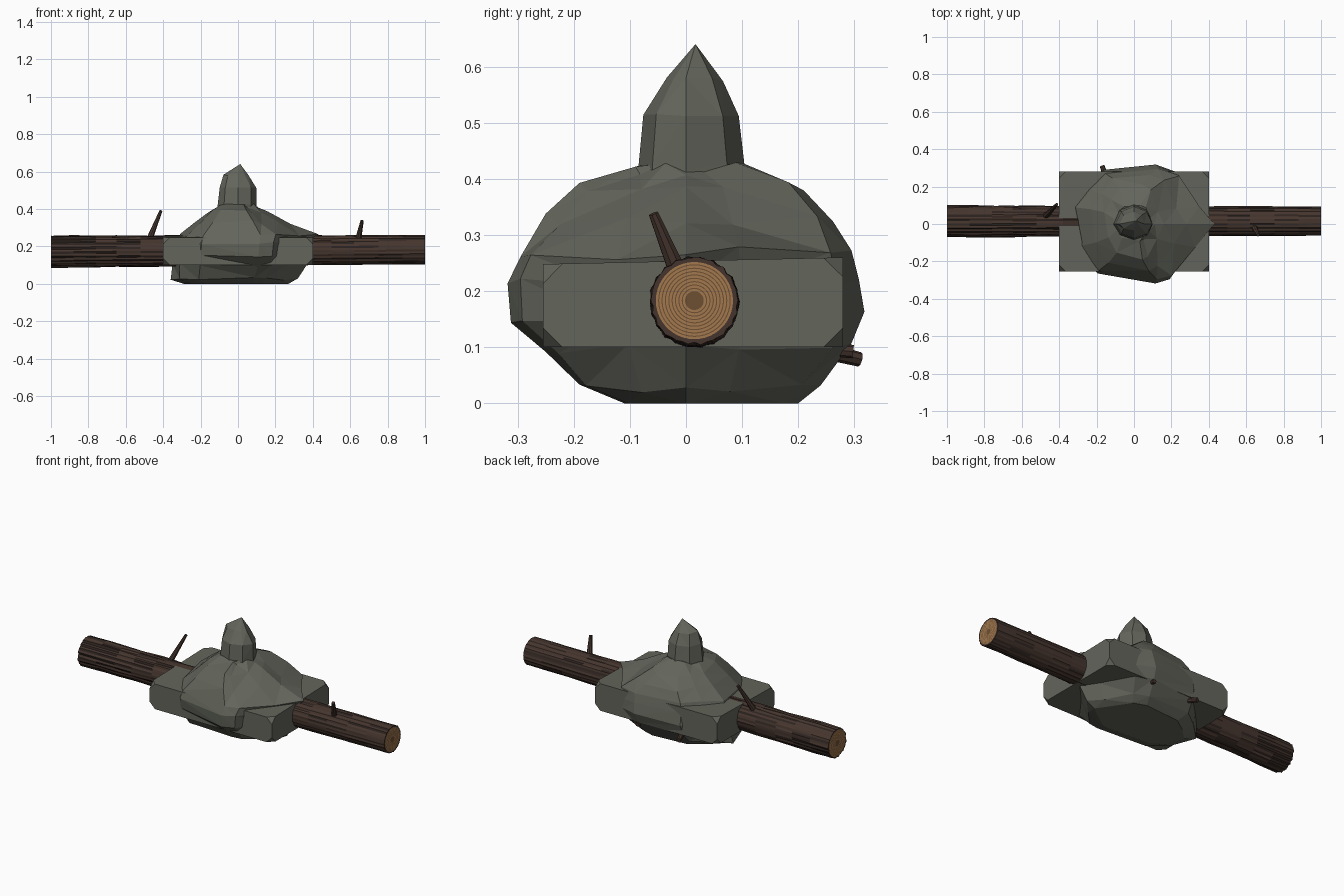
import bpy, bmesh, math, random
from mathutils import Vector

if "Cube" in bpy.data.objects:
    bpy.data.objects.remove(bpy.data.objects["Cube"])

random.seed(7)


def material(name, color):
    m = bpy.data.materials.new(name)
    m.diffuse_color = (*color, 1)
    m.use_nodes = True
    m.node_tree.nodes["Principled BSDF"].inputs["Base Color"].default_value = m.diffuse_color
    return m


ROCK = material("grey_green_stone", (0.125, 0.13, 0.105))
BARK = material("brown_bark", (0.060, 0.036, 0.027))
GROOVE = material("dark_bark_groove", (0.026, 0.017, 0.014))
WOOD = material("tan_cut_wood", (0.36, 0.19, 0.075))
GRAIN = material("brown_growth_ring", (0.15, 0.077, 0.032))


def finish(bm, name, mats):
    bmesh.ops.recalc_face_normals(bm, faces=bm.faces)
    me = bpy.data.meshes.new(name)
    bm.to_mesh(me)
    bm.free()
    for m in mats:
        me.materials.append(m)
    ob = bpy.data.objects.new(name, me)
    bpy.context.collection.objects.link(ob)
    return ob


def bridge(bm, a, b, pick=lambda i: 0):
    """Join two closed loops of vertices with quads."""
    n = len(a)
    for i in range(n):
        f = bm.faces.new((a[i], a[(i + 1) % n], b[(i + 1) % n], b[i]))
        f.material_index = pick(i)


def stone_loft(name, outline, rings, jitter, tip=None):
    """Stack scaled outlines; each ring is z, xmin, xmax, ymin, ymax."""
    bm = bmesh.new()
    loops = []
    for z, x0, x1, y0, y1 in rings:
        loop = []
        for px, py in outline:
            x = px * (x1 if px > 0 else -x0)
            y = py * (y1 if py > 0 else -y0)
            dz = random.uniform(-jitter, jitter) if z > 0.01 else 0
            k = 1 - random.uniform(0, jitter * 4) * (abs(px) < 0.98 and abs(py) < 0.98)
            loop.append(bm.verts.new((x * k, y * k, z + dz)))
        loops.append(loop)
    for a, b in zip(loops, loops[1:]):
        bridge(bm, a, b)
    bm.faces.new(loops[0])
    if tip:
        t = bm.verts.new(tip)
        top = loops[-1]
        for i in range(len(top)):
            bm.faces.new((top[i], top[(i + 1) % len(top)], t))
    else:
        bm.faces.new(loops[-1])
    bmesh.ops.triangulate(bm, faces=bm.faces[:])
    return finish(bm, name, [ROCK])


# Main boulder: pointed towards +x, rounded elsewhere
outline = [(1, 0), (0.84, 0.33), (0.58, 0.9), (0.3, 1), (-0.5, 0.94), (-0.78, 0.64),
           (-1, 0.3), (-0.9, -0.4), (-0.6, -0.84), (0.28, -1), (0.47, -0.94), (0.77, -0.42)]
stone_loft("boulder", outline, [
    (0.00, -0.29, 0.27, -0.11, 0.20),
    (0.03, -0.36, 0.32, -0.19, 0.24),
    (0.10, -0.35, 0.37, -0.25, 0.295),
    (0.155, -0.34, 0.39, -0.312, 0.318),
    (0.22, -0.33, 0.41, -0.318, 0.308),
    (0.268, -0.31, 0.43, -0.295, 0.295),
    (0.33, -0.23, 0.28, -0.25, 0.262),
    (0.385, -0.16, 0.16, -0.19, 0.21),
    (0.418, -0.11, 0.11, -0.09, 0.10)], 0.012)

# Spire on top of the boulder
octagon = [(math.cos(i * math.pi / 4), math.sin(i * math.pi / 4)) for i in range(8)]
stone_loft("spire", octagon, [
    (0.36, -0.115, 0.105, -0.09, 0.108),
    (0.42, -0.108, 0.10, -0.085, 0.105),
    (0.515, -0.098, 0.098, -0.076, 0.094),
    (0.58, -0.078, 0.056, -0.034, 0.066)], 0.006, tip=(0.012, 0.017, 0.64))

# Flat slab with clipped corners, running through the boulder
bm = bmesh.new()
bmesh.ops.create_cube(bm, size=1)
for v in bm.verts:
    v.co = Vector((v.co.x * 0.8, 0.0125 + v.co.y * 0.535, 0.18 + v.co.z * 0.16))
    if v.co.z > 0.2 and v.co.y < 0:
        v.co.z -= 0.012
bmesh.ops.bevel(bm, geom=bm.verts[:], offset=0.035, segments=1, affect='VERTICES')
finish(bm, "slab", [ROCK])


# Log with ridged bark and ringed cut ends
def axis(x):
    """Centre and radius of the log at x."""
    t = (x + 1) / 2
    return Vector((x, 0.015, 0.172 + 0.011 * t)), 0.089 - 0.009 * t


def log_ring(bm, x, scales):
    c, r = axis(x)
    n = len(scales)
    return [bm.verts.new(c + Vector((0, math.cos(2 * math.pi * i / n), math.sin(2 * math.pi * i / n)))
                         * r * s) for i, s in enumerate(scales)]


N = 44
bm = bmesh.new()
stations = [-1, -0.88, -0.76, -0.65, -0.52, -0.38, 0, 0.38, 0.5, 0.62, 0.75, 0.88, 1]
prev = None
for x in stations:
    depth = 0.085 if x < 0 else 0.045
    ring = log_ring(bm, x, [1 - random.uniform(0, depth) - 0.03 * (i % 2) for i in range(N)])
    if prev:
        chance = 0.2 if x < 0 else 0.12
        bridge(bm, prev, ring, lambda i: int(i % 2 == 0 and random.random() < chance * 2))
    else:
        first = ring
    prev = ring
for x, edge in ((-1, first), (1, prev)):
    # Bark rim, then alternating wood and growth rings, then a dark heart
    steps = [0.86]
    while steps[-1] > 0.24:
        steps += [steps[-1] - 0.052, steps[-1] - 0.075]
    for k, s in enumerate(steps):
        inner = log_ring(bm, x, [s] * N)
        bridge(bm, edge, inner, lambda i, k=k: 0 if k == 0 else (2 if k % 2 else 3))
        edge = inner
    bm.faces.new(edge).material_index = 3
finish(bm, "log", [BARK, GROOVE, WOOD, GRAIN])


# Broken twigs on the log and stubs stuck in the boulder
def twig(name, a, b, r0, r1):
    a, b = Vector(a), Vector(b)
    d = b - a
    bm = bmesh.new()
    bmesh.ops.create_cone(bm, cap_ends=True, segments=8, radius1=r0, radius2=r1, depth=d.length)
    ob = finish(bm, name, [BARK])
    ob.location = (a + b) / 2
    ob.rotation_euler = d.to_track_quat('Z', 'Y').to_euler()


twig("left_twig", (-0.475, 0.04, 0.235), (-0.412, 0.105, 0.39), 0.017, 0.008)
twig("right_twig", (0.642, -0.015, 0.235), (0.664, -0.058, 0.338), 0.017, 0.009)
twig("back_stub", (-0.14, 0.22, 0.10), (-0.17, 0.31, 0.078), 0.016, 0.013)
twig("small_back_stub", (0.11, 0.22, 0.10), (0.11, 0.298, 0.092), 0.013, 0.012)
